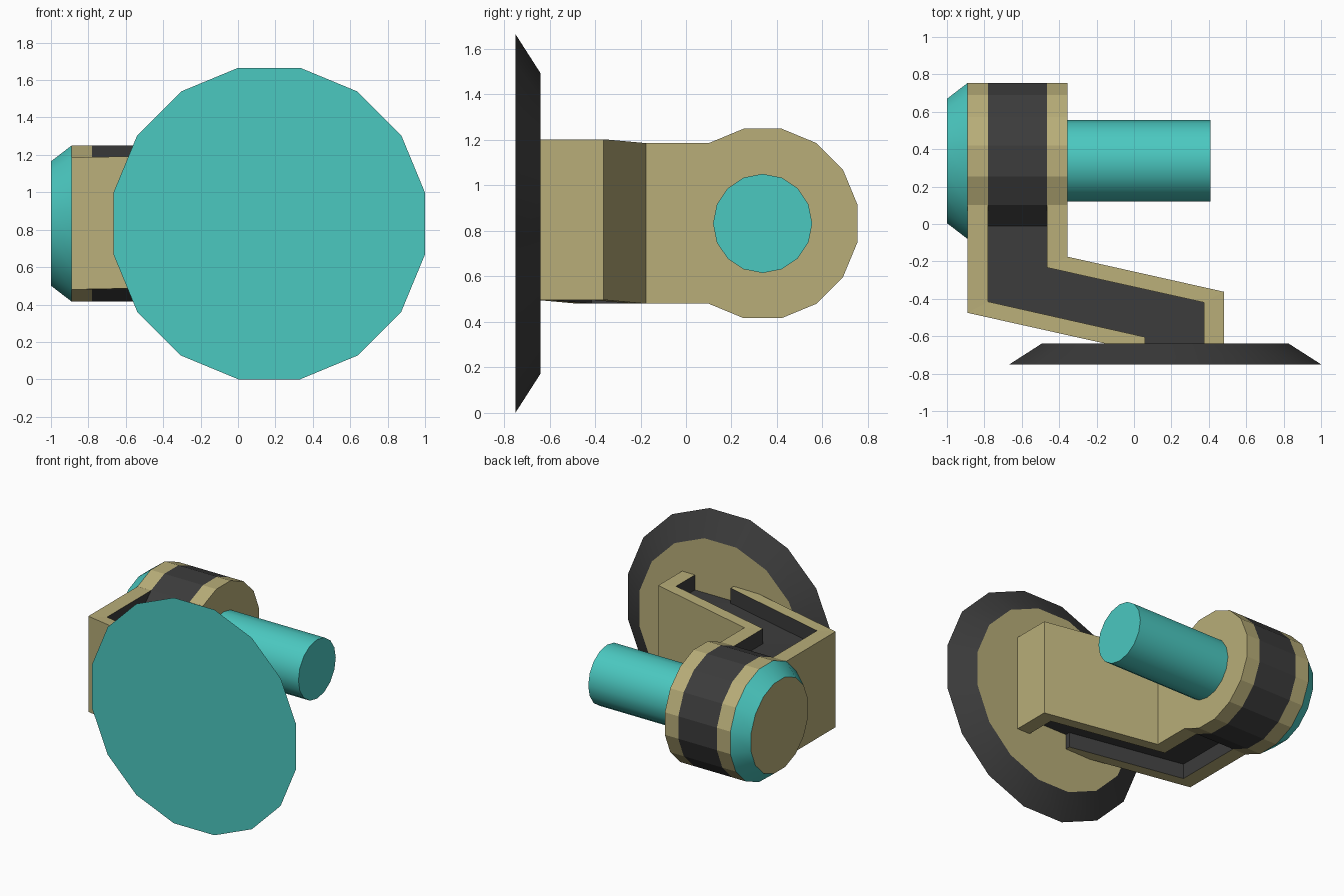
import bpy, bmesh, math

if "Cube" in bpy.data.objects:
    bpy.data.objects.remove(bpy.data.objects["Cube"])


def material(name, rgb):
    m = bpy.data.materials.new(name)
    m.diffuse_color = (*rgb, 1)
    m.use_nodes = True
    m.node_tree.nodes["Principled BSDF"].inputs["Base Color"].default_value = m.diffuse_color
    return m


MATS = [material("teal", (0.07, 0.58, 0.53)),
        material("khaki", (0.48, 0.42, 0.19)),
        material("charcoal", (0.045, 0.045, 0.045))]
TEAL, KHAKI, DARK = 0, 1, 2


def finish(bm, name, smooth=False):
    bmesh.ops.recalc_face_normals(bm, faces=bm.faces[:])
    me = bpy.data.meshes.new(name)
    bm.to_mesh(me)
    bm.free()
    for m in MATS:
        me.materials.append(m)
    if smooth:
        for p in me.polygons:
            p.use_smooth = True
        me.set_sharp_from_angle(angle=math.radians(30))
    ob = bpy.data.objects.new(name, me)
    bpy.context.collection.objects.link(ob)
    return ob


def loft(bm, rings, mat_of):
    """Bridge closed rings of points; mat_of(segment, side) gives the colour."""
    vs = [[bm.verts.new(p) for p in r] for r in rings]
    n = len(vs[0])
    for s in range(len(vs) - 1):
        for i in range(n):
            j = (i + 1) % n
            f = bm.faces.new((vs[s][i], vs[s][j], vs[s + 1][j], vs[s + 1][i]))
            f.material_index = mat_of(s, i)
    return vs


def turned(name, axis, centre, rings, bands, caps, phase=0.5, smooth=False):
    """16-sided turned part along x or y; rings are (position, radius)."""
    bm = bmesh.new()
    pts = []
    for pos, r in rings:
        ring = []
        for i in range(16):
            a = (i + phase) * math.tau / 16
            u, w = centre[0] + r * math.cos(a), centre[1] + r * math.sin(a)
            ring.append((pos, u, w) if axis == "x" else (u, pos, w))
        pts.append(ring)
    vs = loft(bm, pts, lambda s, i: bands[s])
    for ring, mat in zip((vs[0], vs[-1]), caps):
        if mat is not None:
            bm.faces.new(ring).material_index = mat
    return finish(bm, name, smooth)


HUB = (0.337, 0.833)

# Round foot plate with tapered rim
turned("base_plate", "y", (0.167, 0.833), [(-0.75, 0.849), (-0.64, 0.674)],
       [DARK], (TEAL, KHAKI), smooth=True)

# Banded hub, its domed cap and the shaft
turned("hub", "x", HUB, [(-0.89, 0.425), (-0.78, 0.425), (-0.465, 0.425), (-0.355, 0.425)],
       [KHAKI, DARK, KHAKI], (None, KHAKI))
turned("hub_cap", "x", HUB, [(-1.0, 0.339), (-0.89, 0.425)],
       [TEAL], (KHAKI, None), smooth=True)
turned("shaft", "x", HUB, [(-0.355, 0.218), (0.41, 0.218)],
       [TEAL], (None, TEAL), phase=0, smooth=True)

# Cranked arm: H-shaped section, grooved above and below.
# Each station: plan positions of outer wall, groove edge, groove edge, outer wall; then lift
stations = [
    ([(-0.89, 0.15), (-0.78, 0.15), (-0.465, 0.15), (-0.355, 0.15)], 0),
    ([(-0.89, -0.475), (-0.78, -0.415), (-0.465, -0.233), (-0.355, -0.175)], 0),
    ([(-0.052, -0.662), (0.058, -0.604), (0.375, -0.42), (0.48, -0.362)], 0.017),
    ([(-0.052, -0.69), (0.058, -0.69), (0.375, -0.69), (0.48, -0.69)], 0.017),
]
H, F = 0.353, 0.242   # half height at walls and at groove floors
section = [(0, -H), (1, -H), (1, -F), (2, -F), (2, -H), (3, -H),
           (3, H), (2, H), (2, F), (1, F), (1, H), (0, H)]
rings = [[(*plan[k], 0.833 + lift + z) for k, z in section] for plan, lift in stations]
bm = bmesh.new()
loft(bm, rings, lambda s, i: DARK if i in (1, 2, 3, 7, 8, 9) else KHAKI)
finish(bm, "arm")
